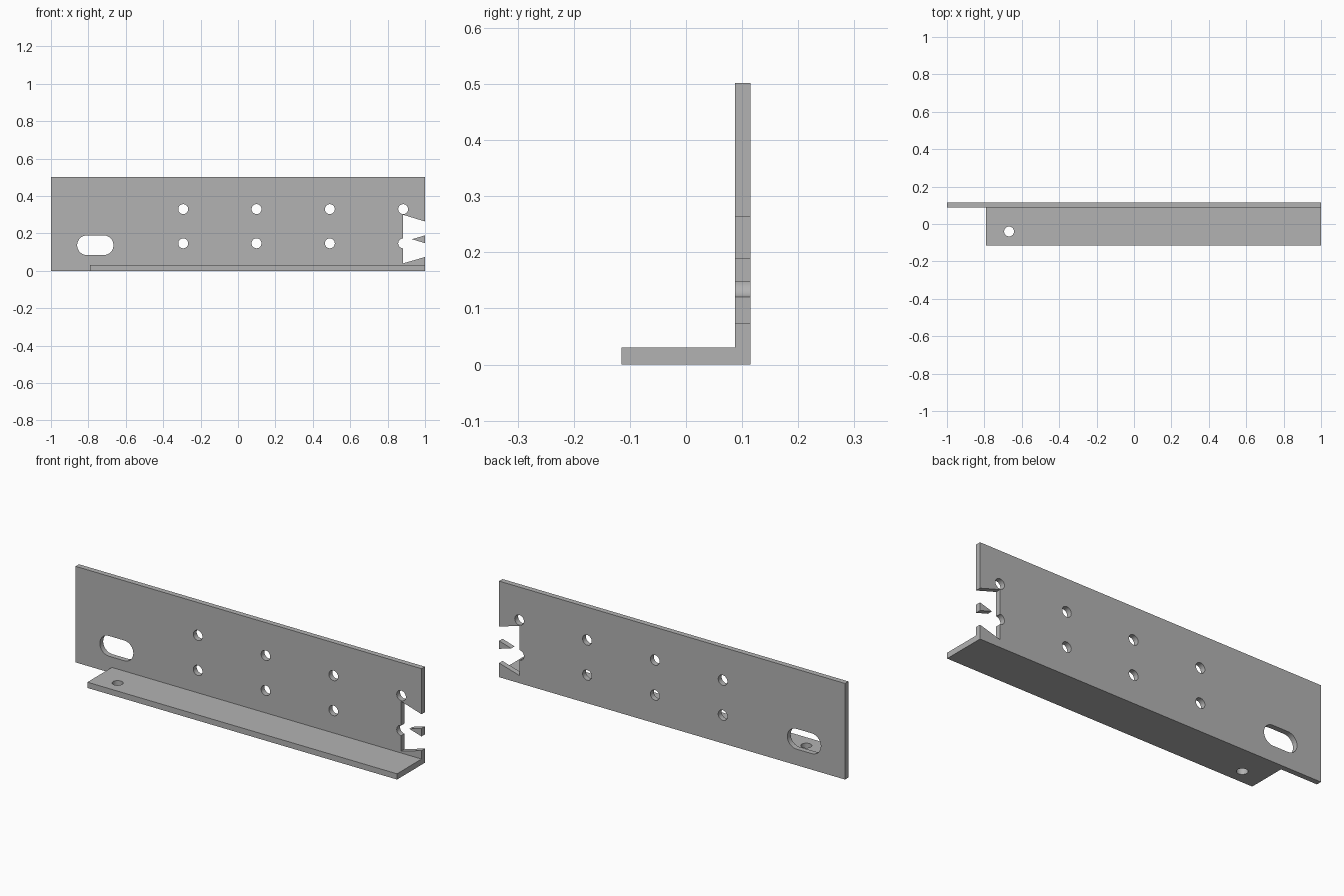
import bpy, bmesh, math

if "Cube" in bpy.data.objects:
    bpy.data.objects.remove(bpy.data.objects["Cube"])

GREY = bpy.data.materials.new("steel grey")
GREY.diffuse_color = (0.45, 0.45, 0.45, 1)
GREY.use_nodes = True
GREY.node_tree.nodes["Principled BSDF"].inputs["Base Color"].default_value = GREY.diffuse_color

FRONT, BACK = 0.087, 0.115      # faces of the upright plate
THICK = 0.03                    # flange thickness


def prism(name, pts, a, b, axis="y"):
    """Extrude a 2D outline from a to b along y (pts are x,z) or z (pts are x,y)."""
    bm = bmesh.new()
    place = (lambda p, d: (p[0], d, p[1])) if axis == "y" else (lambda p, d: (p[0], p[1], d))
    face = bm.faces.new([bm.verts.new(place(p, a)) for p in pts])
    ext = bmesh.ops.extrude_face_region(bm, geom=[face])
    move = (0, b - a, 0) if axis == "y" else (0, 0, b - a)
    bmesh.ops.translate(bm, vec=move, verts=[v for v in ext["geom"] if isinstance(v, bmesh.types.BMVert)])
    bmesh.ops.recalc_face_normals(bm, faces=bm.faces)
    mesh = bpy.data.meshes.new(name)
    bm.to_mesh(mesh)
    bm.free()
    mesh.materials.append(GREY)
    ob = bpy.data.objects.new(name, mesh)
    bpy.context.collection.objects.link(ob)
    return ob


def rect(x0, x1, y0, y1):
    return [(x0, y0), (x1, y0), (x1, y1), (x0, y1)]


def slot(cx, cy, r, half=0.0, n=32):
    """Circle, or a rounded slot when half (half the straight length) is set."""
    pts = []
    for i in range(n + (2 if half else 0)):
        side = 1 if i <= n // 2 else -1
        k = i if side == 1 or not half else i - 1
        t = -math.pi / 2 + 2 * math.pi * k / n
        pts.append((cx + side * half + r * math.cos(t), cy + r * math.sin(t)))
    return pts


def boolean(ob, other, op):
    """Apply a boolean and remove the helper."""
    mod = ob.modifiers.new(op, "BOOLEAN")
    mod.operation, mod.object, mod.solver = op, other, "EXACT"
    bpy.context.view_layer.objects.active = ob
    bpy.ops.object.modifier_apply(modifier=mod.name)
    bpy.data.objects.remove(other)


# Angle bracket: upright plate joined to the bottom flange
bracket = prism("angle_bracket", rect(-1, 1, 0, 0.502), FRONT, BACK)
flange = prism("flange", rect(-0.79, 1, -0.115, BACK), 0, THICK, "z")
boolean(bracket, flange, "UNION")

# Flared notch in the right end
notch = [(0.882, 0.04), (1, 0.074), (1.1, 0.102), (1.1, 0.235), (1, 0.264), (0.882, 0.3)]
cuts = [notch, slot(-0.763, 0.137, 0.053, 0.044)]
# Two rows of round holes
cuts += [slot(x, z, 0.0265) for x in (-0.293, 0.099, 0.491, 0.883) for z in (0.147, 0.33)]
for pts in cuts:
    boolean(bracket, prism("cutter", pts, FRONT - 0.02, BACK + 0.02), "DIFFERENCE")
# Hole in the flange
boolean(bracket, prism("cutter", slot(-0.668, -0.04, 0.0265), -0.02, THICK + 0.02, "z"), "DIFFERENCE")

# Small wedge left standing in the notch
wedge = prism("notch_wedge", [(0.93, 0.169), (1, 0.148), (1, 0.19)], FRONT, BACK)

for ob in (bracket, wedge):
    bpy.ops.object.select_all(action="DESELECT")
    ob.select_set(True)
    bpy.context.view_layer.objects.active = ob
    bpy.ops.object.shade_smooth_by_angle(angle=math.radians(30))
